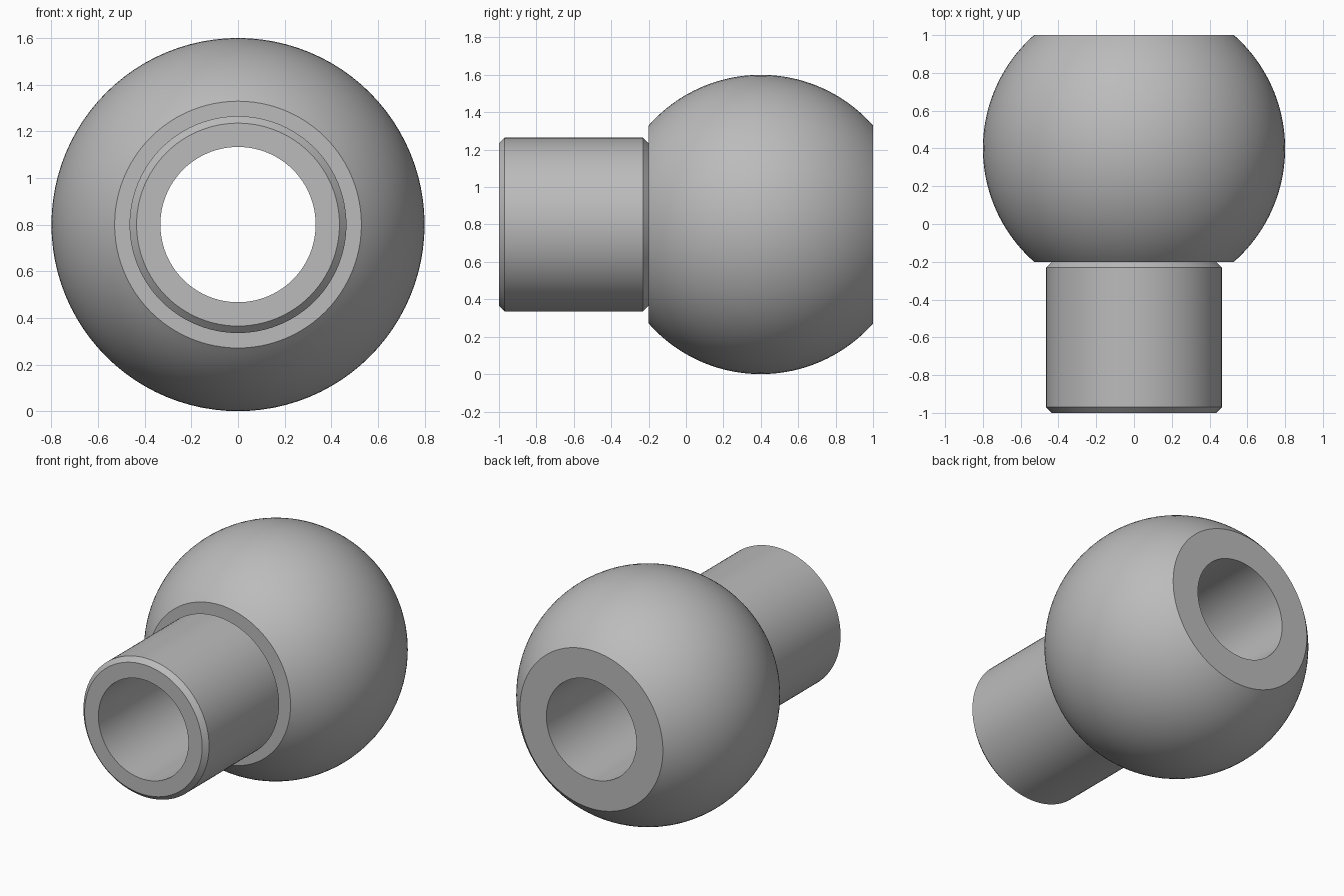
import bpy
import bmesh
import math
from mathutils import Vector

if "Cube" in bpy.data.objects:
    bpy.data.objects.remove(bpy.data.objects["Cube"], do_unlink=True)

# Main dimensions
BALL_R, BALL_Y, FLAT = 0.8, 0.4, 0.6    # ball radius, centre, distance to its flats
NECK_R, BORE_R, CHAMFER = 0.465, 0.333, 0.03
FRONT, BACK = -1.0, BALL_Y + FLAT
STEP = BALL_Y - FLAT                    # where the neck meets the ball
SEGMENTS, ARC_STEPS = 96, 40

# Plain grey metal
metal = bpy.data.materials.new("grey_metal")
metal.use_nodes = True
grey = (0.5, 0.5, 0.5, 1.0)
metal.diffuse_color = grey
metal.node_tree.nodes["Principled BSDF"].inputs["Base Color"].default_value = grey


def revolve(name, profile):
    """Spin a closed (radius, y) outline around the y axis at ball height."""
    bm = bmesh.new()
    verts = [bm.verts.new((r, y, BALL_R)) for r, y in profile]
    edges = [bm.edges.new((v, verts[i - 1])) for i, v in enumerate(verts)]
    bmesh.ops.spin(bm, geom=verts + edges, cent=Vector((0, 0, BALL_R)),
                   axis=Vector((0, 1, 0)), angle=math.tau,
                   steps=SEGMENTS, use_merge=True)
    bmesh.ops.remove_doubles(bm, verts=bm.verts, dist=0.0001)
    bmesh.ops.recalc_face_normals(bm, faces=bm.faces)
    mesh = bpy.data.meshes.new(name)
    bm.to_mesh(mesh)
    bm.free()
    mesh.materials.append(metal)
    obj = bpy.data.objects.new(name, mesh)
    bpy.context.collection.objects.link(obj)
    bpy.ops.object.select_all(action="DESELECT")
    obj.select_set(True)
    bpy.context.view_layer.objects.active = obj
    bpy.ops.object.shade_smooth_by_angle(angle=math.radians(30))
    return obj


# Chamfered neck outline
neck = [
    (BORE_R, FRONT),
    (NECK_R - CHAMFER, FRONT),
    (NECK_R, FRONT + CHAMFER),
    (NECK_R, STEP - CHAMFER),
    (NECK_R - CHAMFER, STEP),
]

# Truncated ball outline, from the front flat to the back flat
limit = math.asin(FLAT / BALL_R)
angles = [limit * (2 * i / ARC_STEPS - 1) for i in range(ARC_STEPS + 1)]
ball = [(BALL_R * math.cos(a), BALL_Y + BALL_R * math.sin(a)) for a in angles]

# One solid with a straight bore right through
revolve("bored_ball_with_neck", neck + ball + [(BORE_R, BACK)])
